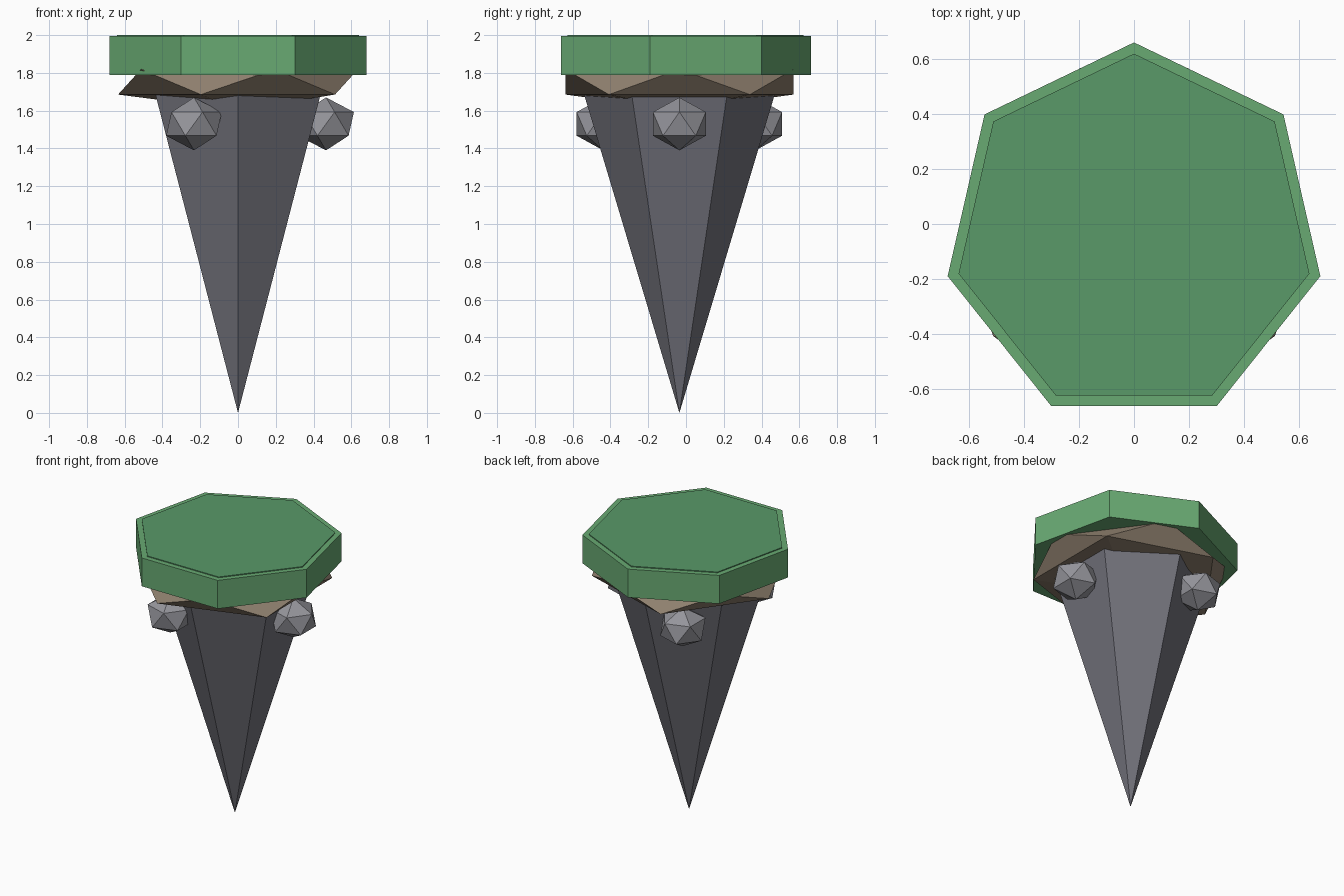
import bpy
from math import pi, cos, sin

if "Cube" in bpy.data.objects:
    bpy.data.objects.remove(bpy.data.objects["Cube"])

CY = -0.035  # all parts share this axis in y


def material(name, rgb):
    m = bpy.data.materials.new(name)
    m.diffuse_color = (*rgb, 1)
    m.use_nodes = True
    m.node_tree.nodes["Principled BSDF"].inputs["Base Color"].default_value = m.diffuse_color
    return m


def finish(name, mat):
    ob = bpy.context.object
    ob.name = name
    ob.data.materials.append(mat)
    return ob


def prism(name, mat, sides, r_low, r_high, z0, z1):
    # n-sided cone or disc with one corner pointing to +y
    bpy.ops.mesh.primitive_cone_add(vertices=sides, radius1=r_low, radius2=r_high,
                                    depth=z1 - z0, location=(0, CY, (z0 + z1) / 2))
    return finish(name, mat)


def boulder(name, mat, r, rz, x, y, z):
    # flattened low-poly stone
    bpy.ops.mesh.primitive_ico_sphere_add(subdivisions=1, radius=1, location=(x, y, z))
    bpy.context.object.scale = (r, r, rz)
    return finish(name, mat)


grass = material("grass", (0.14, 0.40, 0.17))
turf = material("turf", (0.10, 0.32, 0.14))
soil = material("soil", (0.28, 0.22, 0.16))
rock = material("rock", (0.17, 0.17, 0.20))
stone = material("stone", (0.30, 0.30, 0.33))

# Seven-sided grassy slab with a thin darker turf layer on top
prism("grass_slab", grass, 7, 0.697, 0.697, 1.79, 1.994)
prism("turf_top", turf, 7, 0.656, 0.656, 1.95, 2.0)

# Flattened soil layer under the grass
boulder("soil_layer", soil, 0.71, 0.149, 0, CY, 1.752)

# Six-sided rock spike pointing down
prism("rock_spike", rock, 6, 0.0, 0.515, 0.0, 1.72)

# Three boulders around the spike
for i in range(3):
    a = i * 2 * pi / 3
    boulder(f"boulder_{i + 1}", stone, 0.165, 0.14,
            0.466 * cos(a), CY + 0.466 * sin(a), 1.53)
